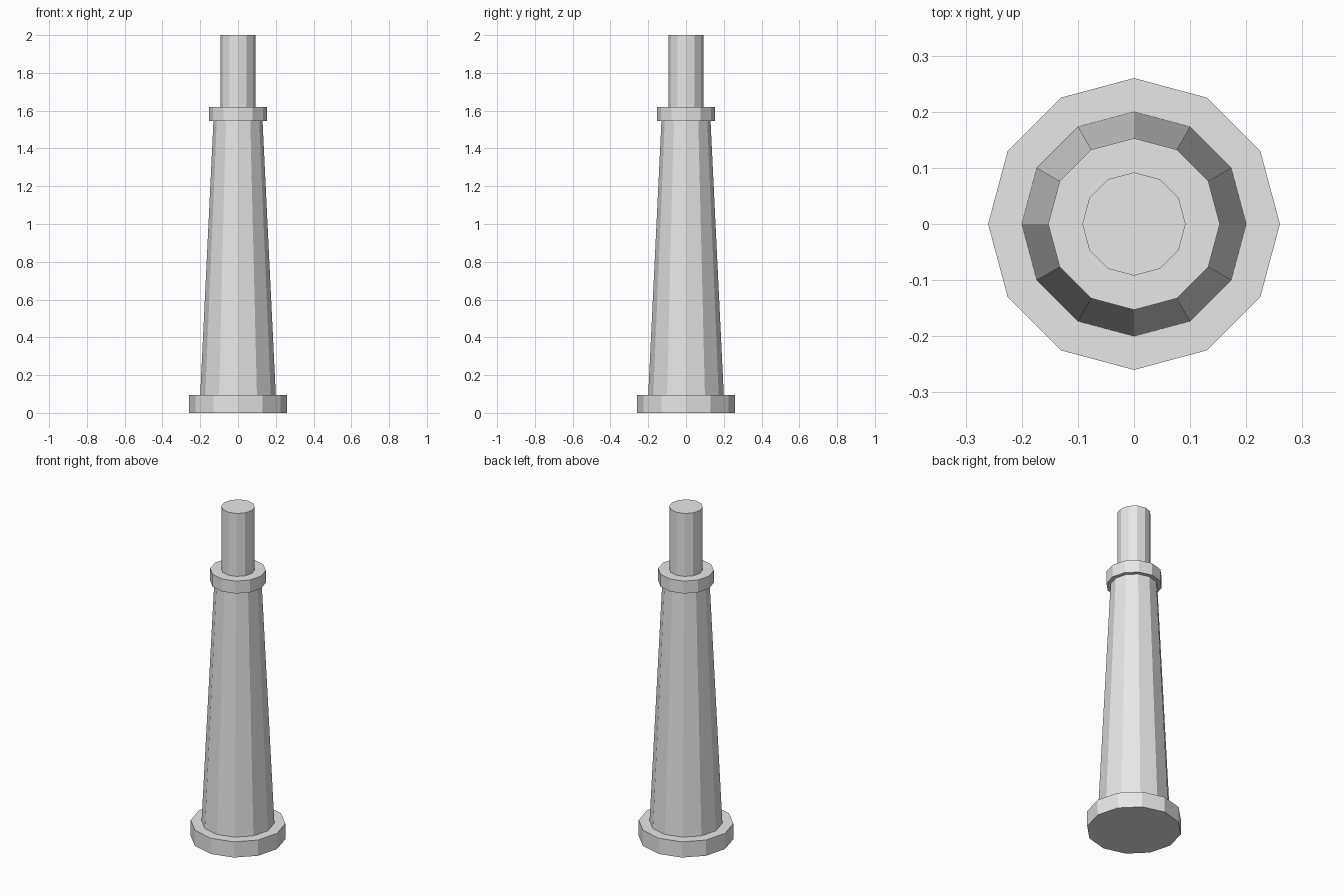
import bpy

if "Cube" in bpy.data.objects:
    bpy.data.objects.remove(bpy.data.objects["Cube"])

SIDES = 12

grey = bpy.data.materials.new("light_grey")
grey.diffuse_color = (0.8, 0.8, 0.8, 1)
grey.use_nodes = True
grey.node_tree.nodes["Principled BSDF"].inputs["Base Color"].default_value = grey.diffuse_color


def section(name, r_bottom, r_top, z0, z1):
    """Closed twelve-sided section between two heights, with flat faces."""
    bpy.ops.mesh.primitive_cone_add(
        vertices=SIDES, radius1=r_bottom, radius2=r_top, depth=z1 - z0,
        end_fill_type='NGON', location=(0, 0, (z0 + z1) / 2))
    ob = bpy.context.object
    ob.name = name
    ob.data.materials.append(grey)
    return ob


# Foot plate
section("base", 0.26, 0.26, 0.0, 0.095)
# Tapering column
section("tapered_shaft", 0.20, 0.13, 0.095, 1.545)
# Ring at the top of the column
section("collar", 0.153, 0.153, 1.545, 1.62)
# Narrow upper pipe
section("top_pipe", 0.092, 0.092, 1.62, 2.0)
